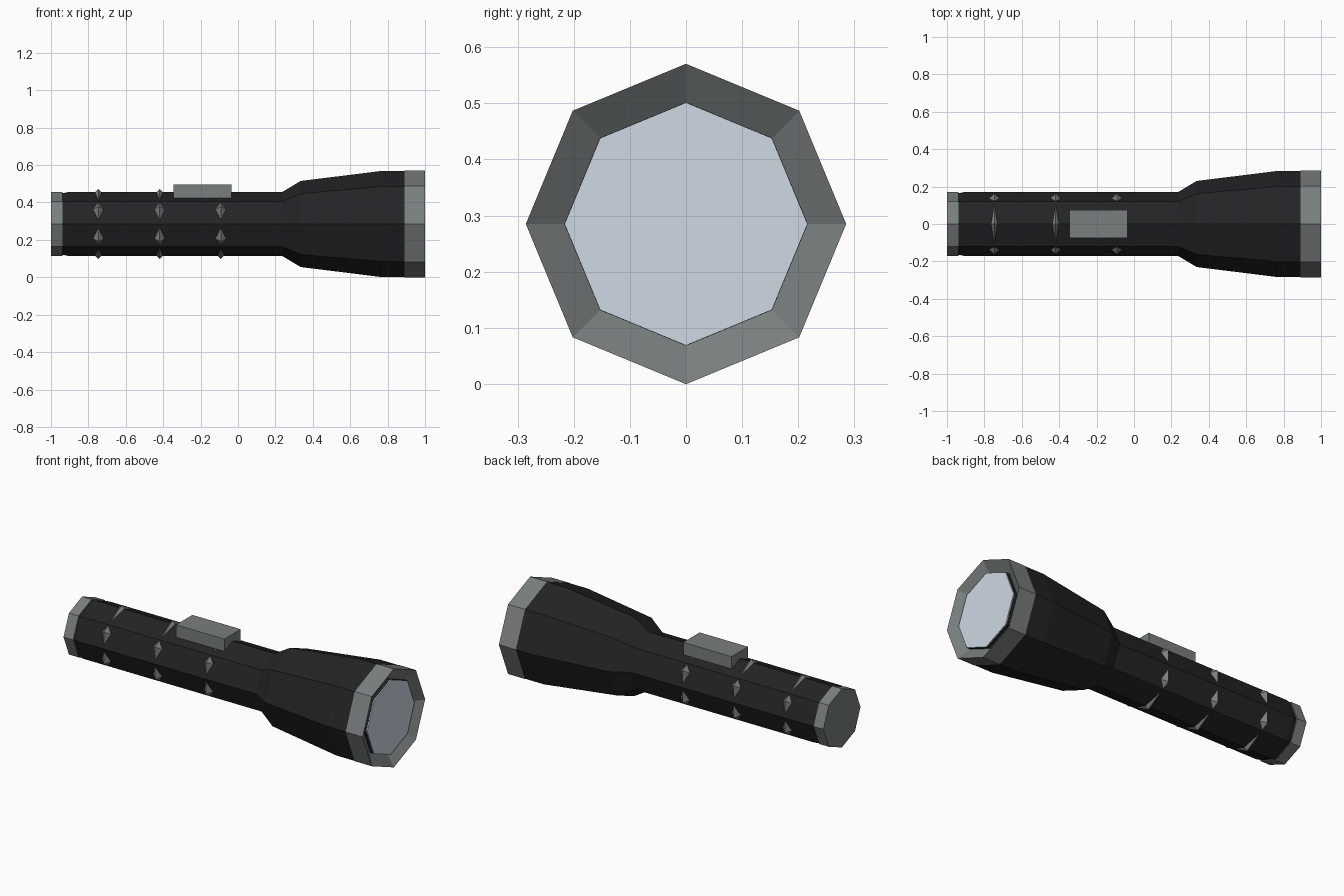
import bpy, bmesh
from math import sin, cos, pi

if "Cube" in bpy.data.objects:
    bpy.data.objects.remove(bpy.data.objects["Cube"])

AXIS_Z = 0.285


def material(name, rgb):
    m = bpy.data.materials.new(name)
    m.diffuse_color = (*rgb, 1)
    m.use_nodes = True
    m.node_tree.nodes["Principled BSDF"].inputs["Base Color"].default_value = m.diffuse_color
    return m


black = material("black_rubber", (0.016, 0.017, 0.018))
metal = material("grey_metal", (0.19, 0.21, 0.21))
glass = material("pale_glass", (0.62, 0.69, 0.78))


def finish(bm, name, mat):
    bmesh.ops.recalc_face_normals(bm, faces=bm.faces)
    mesh = bpy.data.meshes.new(name)
    bm.to_mesh(mesh)
    bm.free()
    mesh.materials.append(mat)
    ob = bpy.data.objects.new(name, mesh)
    bpy.context.collection.objects.link(ob)
    return ob


def lathe(name, profile, mat, sides=8, closed=False):
    """Turn an (x, radius) profile about the long axis, one corner on top."""
    bm = bmesh.new()
    rings = []
    for x, r in profile:
        rings.append([bm.verts.new((x, r * sin(2 * pi * i / sides),
                                    AXIS_Z + r * cos(2 * pi * i / sides)))
                      for i in range(sides)])
    pairs = list(zip(rings, rings[1:]))
    if closed:
        pairs.append((rings[-1], rings[0]))
    else:
        bm.faces.new(rings[0])
        bm.faces.new(rings[-1])
    for a, b in pairs:
        for i in range(sides):
            j = (i + 1) % sides
            bm.faces.new((a[i], a[j], b[j], b[i]))
    return finish(bm, name, mat)


# Handle and flared head, with the lens seat at the front
lathe("body", [(-0.945, 0.163), (-0.91, 0.17), (0.235, 0.17), (0.335, 0.23),
               (0.77, 0.284), (0.92, 0.284), (0.92, 0.217), (0.975, 0.217)], black)

# Tail cap
lathe("tail_cap", [(-1.0, 0.17), (-0.938, 0.17)], metal)

# Head bezel with a funnel-shaped front
lathe("bezel", [(0.89, 0.2855), (1.0, 0.2855), (0.955, 0.217), (0.89, 0.217)],
      metal, closed=True)

# Lens
lathe("lens", [(0.974, 0.2165), (0.98, 0.2165)], glass)

# Six-sided grip rings that poke through the handle
R, r = 0.159, 0.028
for k, x in enumerate((-0.747, -0.419, -0.092)):
    lathe(f"grip_ring_{k + 1}",
          [(x - r, R), (x, R + r), (x + r, R), (x, R - r)], metal, 6, True)

# Switch block on top
bm = bmesh.new()
bmesh.ops.create_cube(bm, size=1)
bmesh.ops.scale(bm, vec=(0.31, 0.15, 0.072), verts=bm.verts)
bmesh.ops.translate(bm, vec=(-0.19, 0, 0.459), verts=bm.verts)
finish(bm, "switch", metal)
